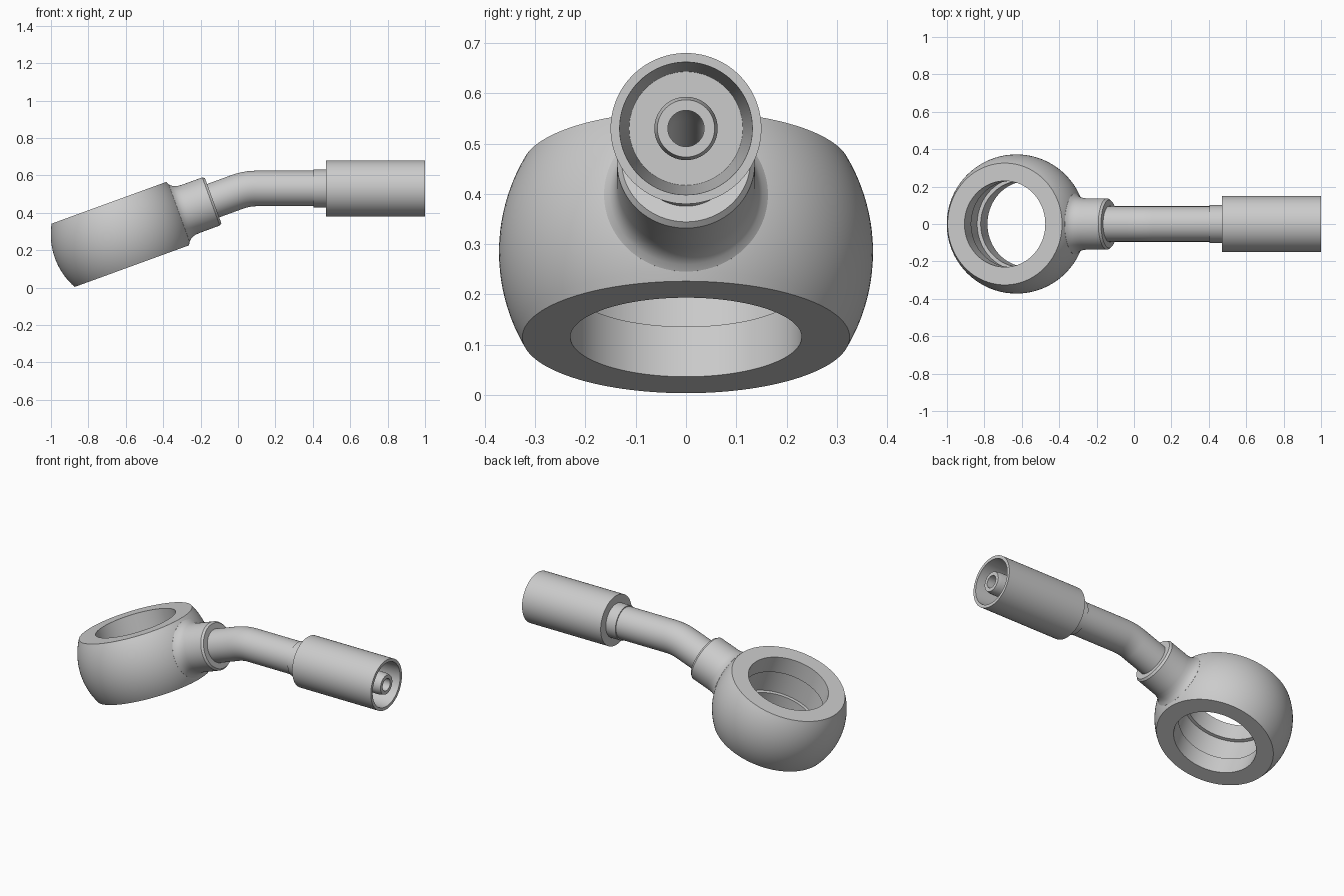
import bpy
import bmesh
import math
from mathutils import Vector

if "Cube" in bpy.data.objects:
    bpy.data.objects.remove(bpy.data.objects["Cube"])

TILT = math.radians(20)
CENTRE = Vector((-0.629, 0, 0.284))   # middle of the ring
AXIS_Z = 0.53                         # height of the straight pipe

metal = bpy.data.materials.new("light_grey_metal")
metal.diffuse_color = (0.6, 0.6, 0.6, 1)
metal.use_nodes = True
metal.node_tree.nodes["Principled BSDF"].inputs["Base Color"].default_value = metal.diffuse_color


def sweep(name, stations, segs=96):
    """Skin a closed loop of circles, each given as (centre, axis angle in xz, radius)."""
    bm = bmesh.new()
    loops = []
    for c, ang, r in stations:
        side = Vector((-math.sin(ang), 0, math.cos(ang)))
        loops.append([bm.verts.new(c + side * (r * math.cos(t)) + Vector((0, r * math.sin(t), 0)))
                      for t in (2 * math.pi * i / segs for i in range(segs))])
    for a, b in zip(loops, loops[1:] + loops[:1]):
        for i in range(segs):
            j = (i + 1) % segs
            bm.faces.new((a[i], a[j], b[j], b[i]))
    bmesh.ops.recalc_face_normals(bm, faces=bm.faces)
    me = bpy.data.meshes.new(name)
    bm.to_mesh(me)
    bm.free()
    ob = bpy.data.objects.new(name, me)
    bpy.context.collection.objects.link(ob)
    me.materials.append(metal)
    bpy.ops.object.select_all(action='DESELECT')
    ob.select_set(True)
    bpy.context.view_layer.objects.active = ob
    bpy.ops.object.shade_smooth_by_angle(angle=math.radians(28))
    return ob


def lathe(name, origin, ang, profile, segs=96):
    """Turn a closed (distance, radius) profile around an axis through origin."""
    d = Vector((math.cos(ang), 0, math.sin(ang)))
    return sweep(name, [(origin + d * s, ang, r) for s, r in profile], segs)


# Ring: sphere with flat ends, through hole and inner groove
R, H, HOLE, GROOVE, LIP = 0.372, 0.18, 0.23, 0.25, 0.074
outer = [(h, math.sqrt(R * R - h * h)) for h in (-H + 2 * H * i / 20 for i in range(21))]
inner = [(H, HOLE), (LIP, HOLE), (LIP, GROOVE), (-LIP, GROOVE), (-LIP, HOLE), (-H, HOLE)]
ring = lathe("ring", CENTRE, TILT + math.pi / 2, outer + inner, 128)

# Cross hole from the ring groove into the neck
bpy.ops.mesh.primitive_cylinder_add(
    vertices=48, radius=0.036, depth=0.2,
    location=CENTRE + Vector((math.cos(TILT), 0, math.sin(TILT))) * 0.3,
    rotation=(0, math.pi / 2 - TILT, 0))
cutter = bpy.context.object
cutter.name = "bore_cutter"
cutter.hide_render = True
cutter.hide_viewport = True
cut = ring.modifiers.new("cross_hole", 'BOOLEAN')
cut.operation = 'DIFFERENCE'
cut.solver = 'EXACT'
cut.object = cutter

# Neck with a small fillet at the ring and a chamfered mouth
lathe("neck", CENTRE, TILT, [
    (0.29, 0.036), (0.29, 0.15), (0.335, 0.163), (0.346, 0.152), (0.36, 0.144),
    (0.378, 0.139), (0.40, 0.137), (0.516, 0.137), (0.528, 0.128), (0.528, 0.036)])

# Bent pipe, ending in the nipple inside the sleeve
BEND = 0.3
corner_x = CENTRE.x + (AXIS_Z - CENTRE.z) / math.tan(TILT)
bend_c = Vector((corner_x + BEND * math.tan(TILT / 2), 0, AXIS_Z - BEND))
start = CENTRE + Vector((math.cos(TILT), 0, math.sin(TILT))) * 0.45
path = [(start, TILT)]
for i in range(11):
    a = TILT * (1 - i / 10)
    path.append((bend_c + Vector((-math.sin(a), 0, math.cos(a))) * BEND, a))
pipe = [(c, a, 0.095) for c, a in path]
pipe += [(Vector((x, 0, AXIS_Z)), 0, r) for x, r in
         ((0.50, 0.095), (0.50, 0.063), (0.975, 0.063), (1.0, 0.057), (1.0, 0.036))]
pipe += [(c, a, 0.036) for c, a in reversed(path)]
sweep("bent_pipe", pipe)

# Collar and crimp sleeve on the straight end
base = Vector((0, 0, AXIS_Z))
lathe("collar", base, 0, [(0.405, 0.08), (0.405, 0.101), (0.48, 0.101), (0.48, 0.08)])
lathe("sleeve", base, 0, [(0.47, 0.09), (0.47, 0.15), (1.0, 0.15), (1.0, 0.132),
                          (0.55, 0.113), (0.55, 0.05)])
